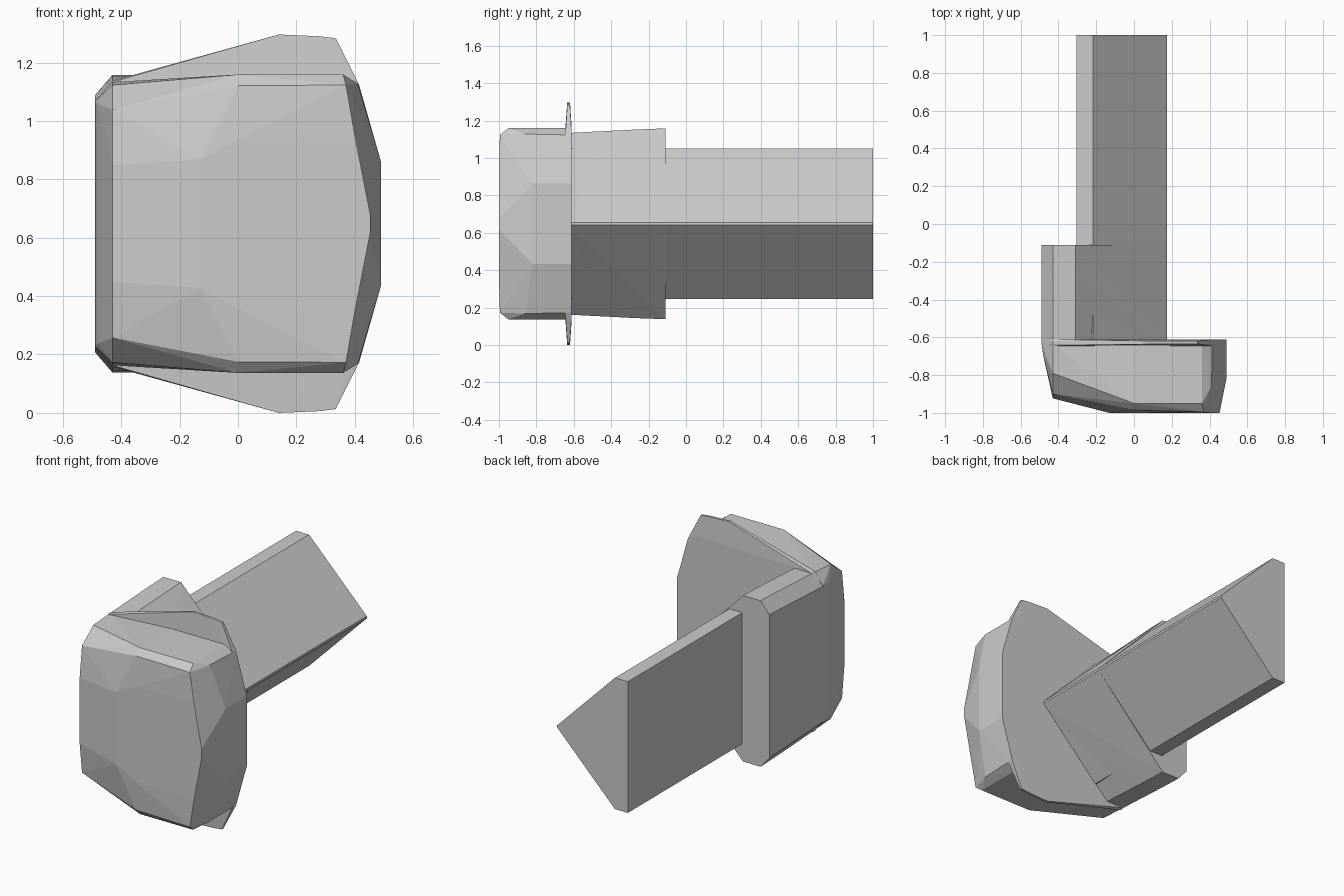
import bpy, bmesh

if "Cube" in bpy.data.objects:
    bpy.data.objects.remove(bpy.data.objects["Cube"])

ZC = 0.648  # height of the mirror plane


def mirrored(points):
    """Points (x, y, h) copied above and below the mirror plane."""
    return [(x, y, ZC + s * h) for x, y, h in points for s in (1, -1)]


def hull(name, points):
    """Flat-faced convex solid around z-symmetric points."""
    bm = bmesh.new()
    for p in mirrored(points):
        bm.verts.new(p)
    res = bmesh.ops.convex_hull(bm, input=bm.verts[:])
    loose = [v for v in bm.verts if not v.link_faces]
    bmesh.ops.delete(bm, geom=loose, context='VERTS')
    bmesh.ops.dissolve_limit(bm, angle_limit=0.01, verts=bm.verts[:], edges=bm.edges[:])
    bmesh.ops.recalc_face_normals(bm, faces=bm.faces[:])
    mesh = bpy.data.meshes.new(name)
    bm.to_mesh(mesh)
    bm.free()
    obj = bpy.data.objects.new(name, mesh)
    bpy.context.collection.objects.link(obj)
    return obj


# long wedge-shaped bar
bar_profile = [(-0.305, 0.403), (-0.217, 0.403), (0.175, 0.007)]
hull("wedge_bar", [(x, y, h) for x, h in bar_profile for y in (-0.62, 1.0)])

# collar, flush with the sloping sides of the bar and slightly flared to the back
collar_profile = [(-0.49, 0.44), (-0.43, 0.51), (-0.31, 0.51), (0.175, 0.007)]
collar = []
for x, h in collar_profile:
    collar.append((x, -0.11, h))
    collar.append((x, -0.27, h - (0.006 if h > 0.1 else 0)))
    collar.append((x, -0.64, h - (0.025 if h > 0.1 else 0)))
hull("collar", collar)

# thin flange behind the head
rim = [(-0.43, 0.49), (0.14, 0.648), (0.28, 0.642), (0.335, 0.635),
       (0.415, 0.475), (0.488, 0.215)]
base = [(-0.485, 0.42), (-0.43, 0.485), (0.36, 0.51), (0.415, 0.475), (0.488, 0.215)]
hull("flange", [(x, y, h) for x, h in rim for y in (-0.635, -0.620)]
     + [(x, y, h) for x, h in base for y in (-0.645, -0.611)])

# faceted head
hull("head", [
    # front face
    (-0.13, -1.0, 0.22), (0.0, -1.0, 0.29), (0.40, -1.0, 0.30), (0.453, -1.0, 0.03),
    (0.0, -0.985, 0.473), (0.37, -0.995, 0.475),
    # top and bottom
    (0.0, -0.95, 0.511), (0.36, -0.95, 0.511), (0.0, -0.62, 0.511), (0.36, -0.62, 0.511),
    # right side
    (0.41, -0.86, 0.48), (0.415, -0.615, 0.475), (0.489, -0.82, 0.215), (0.489, -0.612, 0.215),
    # left side
    (-0.43, -0.923, 0.20), (-0.43, -0.90, 0.39), (-0.43, -0.79, 0.475),
    (-0.43, -0.63, 0.485), (-0.48, -0.70, 0.41), (-0.49, -0.63, 0.42),
])
